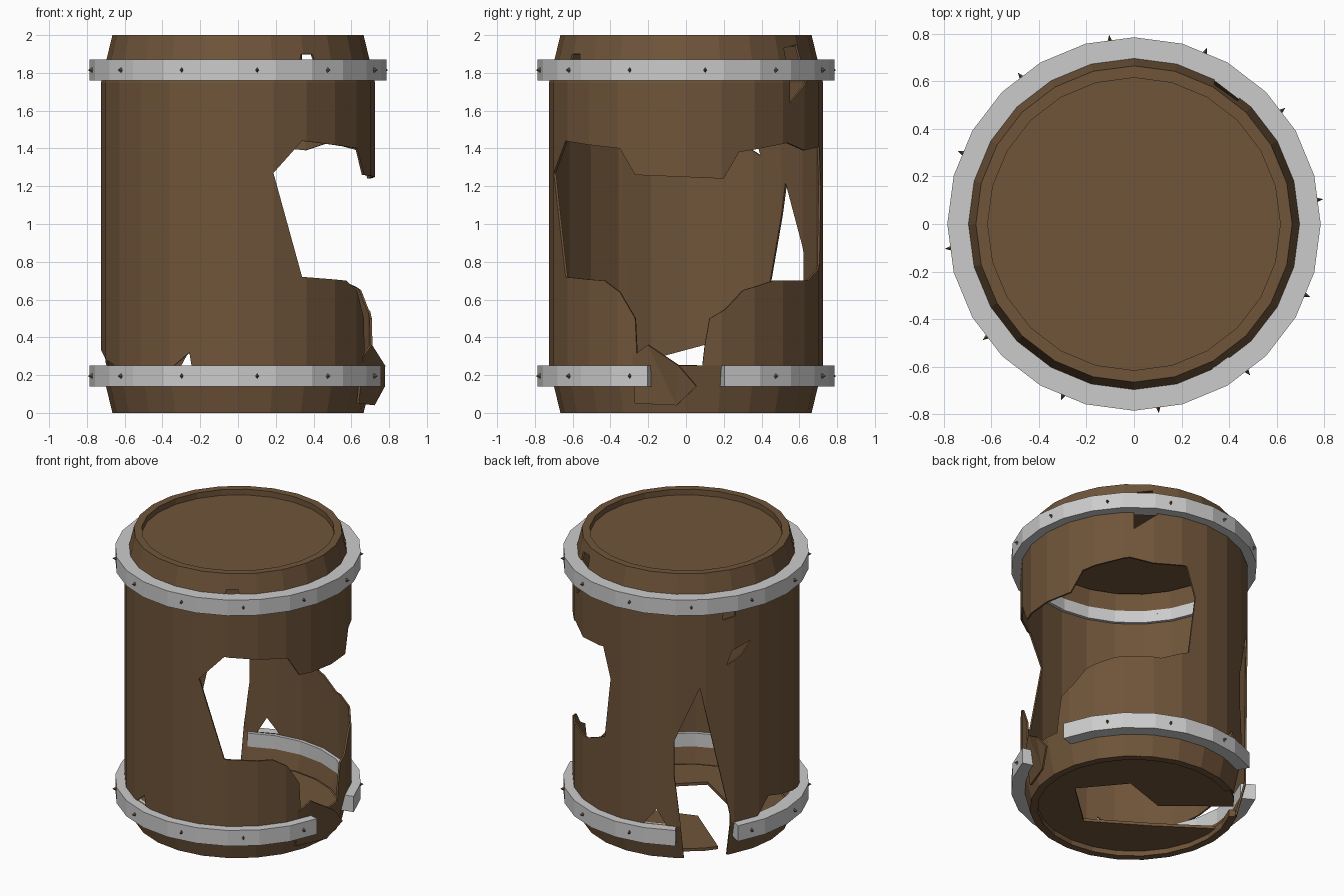
import bpy, bmesh, math
from mathutils import Vector
from mathutils.geometry import delaunay_2d_cdt

if "Cube" in bpy.data.objects:
    bpy.data.objects.remove(bpy.data.objects["Cube"])

wood = bpy.data.materials.new("wood")
wood.diffuse_color = (0.16, 0.09, 0.042, 1)
wood.use_nodes = True
wood.node_tree.nodes["Principled BSDF"].inputs["Base Color"].default_value = wood.diffuse_color
STEP = 15  # 24 flat staves


def finish(bm, name, mat=None):
    me = bpy.data.meshes.new(name)
    bm.to_mesh(me)
    bm.free()
    ob = bpy.data.objects.new(name, me)
    bpy.context.collection.objects.link(ob)
    if mat:
        me.materials.append(mat)
    return ob


def polar(a, r, z):
    # point on a 24-sided ring, linear between the corners
    k = math.floor(a / STEP + 1e-6)
    t = a / STEP - k
    p, q = [Vector((math.cos(math.radians(i * STEP)), math.sin(math.radians(i * STEP)), 0)) * r
            for i in (k, k + 1)]
    v = p.lerp(q, t)
    v.z = z
    return v


def inside(p, poly):
    hit = False
    for a, b in zip(poly, poly[1:] + poly[:1]):
        if (a[1] > p[1]) != (b[1] > p[1]):
            if p[0] < (b[0] - a[0]) * (p[1] - a[1]) / (b[1] - a[1]) + a[0]:
                hit = not hit
    return hit


def sheet(outline, holes):
    # flat triangulated sheet in x/z with broken holes left out
    pts, edges = [], []
    for poly in [outline] + holes:
        n = len(pts)
        pts += [Vector(p) for p in poly]
        edges += [(n + i, n + (i + 1) % len(poly)) for i in range(len(poly))]
    vs, _, fs, *_ = delaunay_2d_cdt(pts, edges, [], 0, 1e-5)
    bm = bmesh.new()
    bv = [bm.verts.new((v.x, 0, v.y)) for v in vs]
    for f in fs:
        c = sum((vs[i] for i in f), Vector((0, 0))) / len(f)
        if inside(c, outline) and not any(inside(c, h) for h in holes):
            bm.faces.new([bv[i] for i in f])
    bmesh.ops.delete(bm, geom=[v for v in bm.verts if not v.link_faces], context='VERTS')
    return bm


def thicken(ob, t):
    m = ob.modifiers.new("thickness", 'SOLIDIFY')
    m.thickness, m.offset = t, -1


# broken stave wall, holes given as (angle, height)
holes = [
    [(-75, 1.27), (-62, 1.44), (-46, 1.42), (-29, 1.40), (-22, 1.26), (16, 1.24), (23, 1.38),
     (48, 1.43), (60, 1.39), (78, 1.41), (83, 1.2), (79, .78), (64, .70), (40, .70), (25, .65),
     (17, .55), (10, .5), (8, .36), (7, .25), (-21, .25), (-22, .5), (-29, .64), (-37, .70),
     (-62, .72)],
    [(132, 1.22), (119, .85), (119, .6), (122, .3), (124, -.01), (148, -.01), (148, .3), (141, .7)],
    [(172, .36), (205, .25), (200, .14), (160, .14), (164, .25)],
    [(50, 1.64), (62, 1.75), (60, 1.95), (50, 1.93)],
    [(-62, 1.86), (-61, 1.9), (-55, 1.9), (-54, 1.86)],
    [(146, 1.36), (155, 1.42), (160, 1.5), (149, 1.46)],
    [(144, 1.68), (151, 1.7), (150, 1.79), (145, 1.8)],
    [(-118, .25), (-111, .32), (-110, .25)],
    [(103, .25), (115, .25), (110, .36)],
]
bm = sheet([(-150, 0), (210, 0), (210, 2), (-150, 2)], holes)


def cut(co, no):
    bmesh.ops.bisect_plane(bm, geom=bm.verts[:] + bm.edges[:] + bm.faces[:], dist=1e-5,
                           plane_co=co, plane_no=no)


for a in range(-135, 210, STEP):
    cut((a, 0, 0), (1, 0, 0))
for z in (.25, 1.75):
    cut((0, 0, z), (0, 0, 1))
for v in bm.verts:
    a, z = v.co.x, v.co.z
    v.co = polar(a, .725 - .06 * max(0, (.25 - min(z, 2 - z)) / .25), z)
bmesh.ops.remove_doubles(bm, verts=bm.verts, dist=1e-5)
bmesh.ops.recalc_face_normals(bm, faces=bm.faces)
if sum(f.normal.dot(Vector((f.calc_center_median().x, f.calc_center_median().y, 0))) for f in bm.faces) < 0:
    bmesh.ops.reverse_faces(bm, faces=bm.faces)
thicken(finish(bm, "stave_wall", wood), .012)


def ring(name, profile, mat=None, gaps=()):
    # closed profile swept around, skipping broken segments
    bm = bmesh.new()
    n = len(profile)
    for k in range(24):
        if k in gaps:
            continue
        a = [bm.verts.new(polar(k * STEP, r, z)) for r, z in profile]
        b = [bm.verts.new(polar((k + 1) * STEP, r, z)) for r, z in profile]
        for i in range(n):
            j = (i + 1) % n
            bm.faces.new((a[i], b[i], b[j], a[j]))
        if (k - 1) % 24 in gaps:
            bm.faces.new(a)
        if (k + 1) % 24 in gaps:
            bm.faces.new(b[::-1])
    bmesh.ops.remove_doubles(bm, verts=bm.verts, dist=1e-5)
    bmesh.ops.recalc_face_normals(bm, faces=bm.faces)
    return finish(bm, name, mat)


# rims, iron hoops and diamond studs
broken = (8, 9, 23, 0)
ring("top_rim", [(.615, 1.95), (.655, 1.95), (.664, 2), (.615, 2)], wood)
ring("bottom_rim", [(.615, .05), (.655, .05), (.664, 0), (.615, 0)], wood, (8, 9))
for name, z0, gaps in (("lower", .14, broken), ("upper", 1.76, ())):
    ring(name + "_hoop", [(.69, z0), (.785, z0), (.785, z0 + .11), (.69, z0 + .11)], None, gaps)
    bm = bmesh.new()
    for k in range(0, 24, 2):
        if k in gaps:
            continue
        ang = math.radians(k * STEP + 7.5)
        out = Vector((math.cos(ang), math.sin(ang), 0))
        side = Vector((-out.y, out.x, 0)) * .023
        up = Vector((0, 0, .036))
        c = out * .742 + Vector((0, 0, z0 + .055))
        tips = [bm.verts.new(c + out * s) for s in (.06, -.06)]
        belt = [bm.verts.new(c + d) for d in (side, up, -side, -up)]
        for i in range(4):
            bm.faces.new((tips[0], belt[i], belt[(i + 1) % 4]))
            bm.faces.new((tips[1], belt[(i + 1) % 4], belt[i]))
    finish(bm, name + "_studs", wood)


# lid and broken floor
def disc(name, z, holes):
    circle = [tuple(polar(k * STEP, .64, 0).xy) for k in range(24)]
    bm = sheet(circle, holes)
    for v in bm.verts:
        v.co = (v.co.x, v.co.z, z)
    bm.normal_update()
    for f in bm.faces:
        if f.normal.z < 0:
            f.normal_flip()
    thicken(finish(bm, name, wood), .02)


s = math.sqrt(.5)
floor_hole = [(.36, -.22), (.34, .2), (-.1, .3), (-.55, .38), (-.66, .1), (-.15, .05), (0, -.25)]
disc("lid", 1.96, [])
disc("floor", .055, [[((u - v) * s, (-u - v) * s) for u, v in floor_hole]])

# loose splinter pushed outward at the right
bm = bmesh.new()
bm.faces.new([bm.verts.new(polar(*p)) for p in
              ((-23, .70, .05), (-4, .73, .04), (4, .785, .14), (-3, .785, .25), (-16, .74, .36), (-23, .73, .3))])
bmesh.ops.triangulate(bm, faces=bm.faces)
thicken(finish(bm, "loose_splinter", wood), .012)
